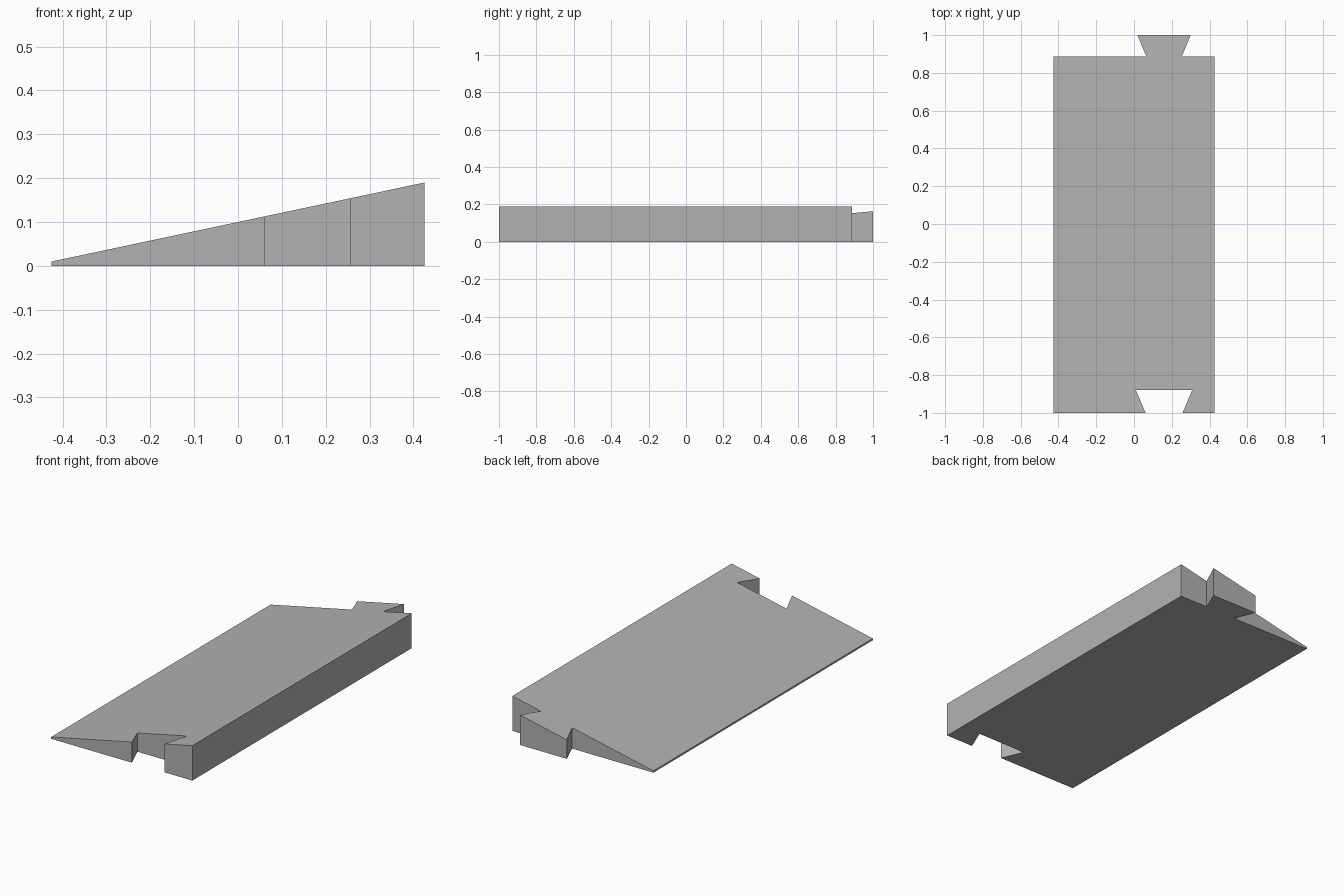
import bpy
import bmesh

cube = bpy.data.objects.get("Cube")
if cube:
    bpy.data.objects.remove(cube, do_unlink=True)

HALF_X = 0.425        # half width of the ramp
LOW, HIGH = 0.01, 0.19  # height at the thin and thick edges
BACK = 0.887          # back edge of the slab, before the tab
MID = 0.159           # centre line of the dovetail joint

# Plain grey material
grey = bpy.data.materials.new("grey")
grey.use_nodes = True
colour = (0.45, 0.45, 0.45, 1)
grey.diffuse_color = colour
grey.node_tree.nodes["Principled BSDF"].inputs["Base Color"].default_value = colour


def dovetail(neck, flare, y_neck, y_flare):
    """Four outline points of a dovetail, from left neck to right neck."""
    return [(MID + neck, y_neck), (MID + flare, y_flare),
            (MID - flare, y_flare), (MID - neck, y_neck)]


def slope(x):
    """Height of the ramp surface at x."""
    return LOW + (HIGH - LOW) * (x + HALF_X) / (2 * HALF_X)


# Plan outline: notch in the front edge, tab on the back edge
outline = [(-HALF_X, -1)]
outline += reversed(dovetail(0.098, 0.149, -1, -0.879))
outline += [(HALF_X, -1), (HALF_X, BACK)]
outline += dovetail(0.094, 0.141, BACK, 1)
outline += [(-HALF_X, BACK)]

# Extrude the outline up to the sloping top
bm = bmesh.new()
base = bm.faces.new([bm.verts.new((x, y, 0)) for x, y in outline])
top = bmesh.ops.extrude_face_region(bm, geom=[base], use_keep_orig=True)
for item in top["geom"]:
    if isinstance(item, bmesh.types.BMVert):
        item.co.z = slope(item.co.x)
bmesh.ops.recalc_face_normals(bm, faces=bm.faces)

mesh = bpy.data.meshes.new("ramp")
bm.to_mesh(mesh)
bm.free()
mesh.materials.append(grey)
bpy.context.collection.objects.link(bpy.data.objects.new("ramp", mesh))
